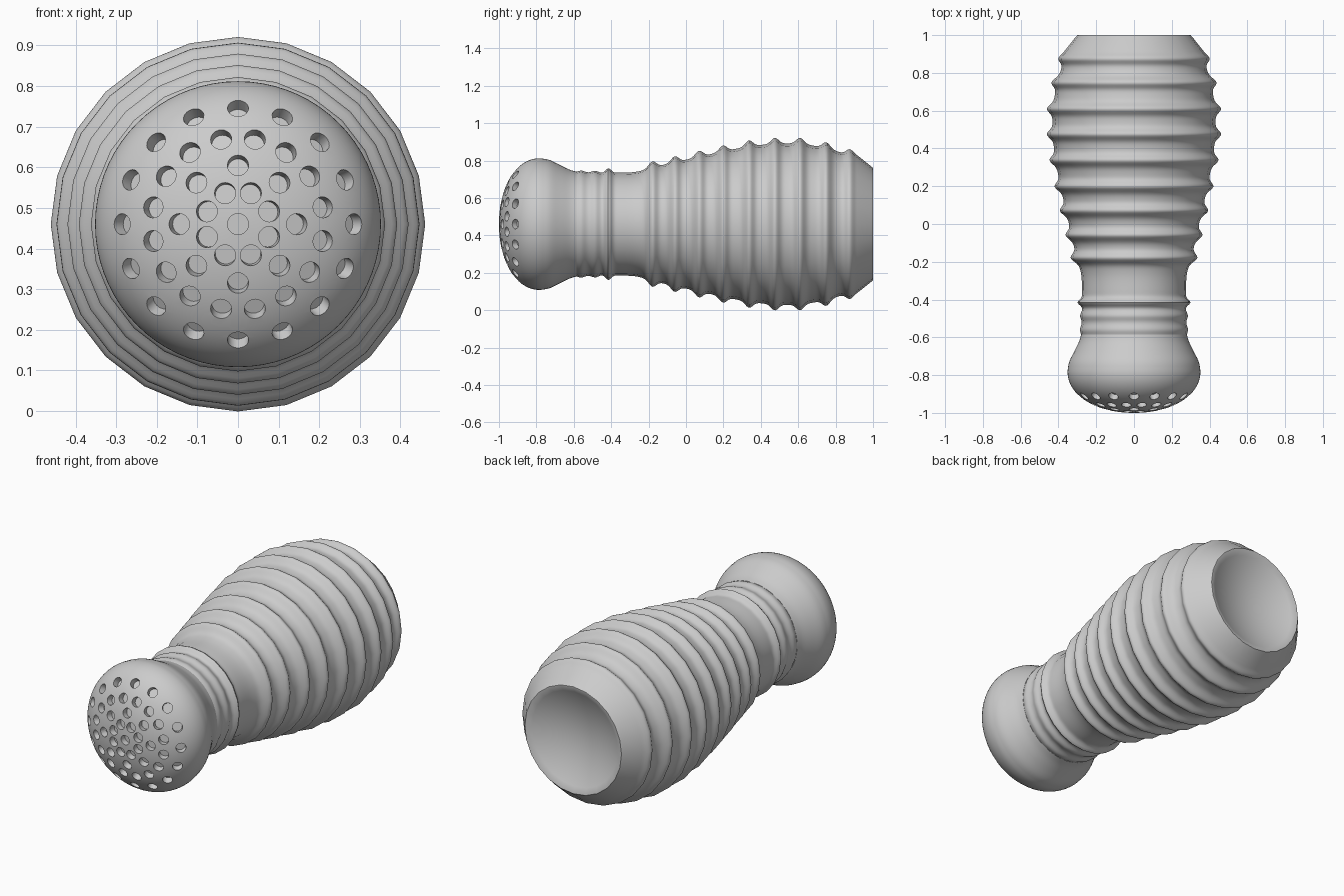
import bpy, bmesh, math
from mathutils import Vector

if "Cube" in bpy.data.objects:
    bpy.data.objects.remove(bpy.data.objects["Cube"])

CZ = 0.46  # height of the long axis


def spline(pts, y):
    """Smooth (Catmull-Rom style) radius at position y."""
    i = max(j for j in range(len(pts) - 1) if j == 0 or pts[j][0] <= y)

    def slope(k):
        a, b = pts[max(k - 1, 0)], pts[min(k + 1, len(pts) - 1)]
        return (b[1] - a[1]) / (b[0] - a[0])
    (y0, r0), (y1, r1) = pts[i], pts[i + 1]
    h = y1 - y0
    t = (y - y0) / h
    return ((2*t**3 - 3*t*t + 1) * r0 + (t**3 - 2*t*t + t) * h * slope(i)
            + (3*t*t - 2*t**3) * r1 + (t**3 - t*t) * h * slope(i + 1))


def lathe(name, profile, sides):
    """Closed solid of revolution around the y axis; profile ends are poles."""
    bm = bmesh.new()
    rings = []
    for y, r in profile:
        n = 1 if r < 1e-5 else sides
        rings.append([bm.verts.new((r * math.sin(math.tau * k / sides), y,
                                    CZ + r * math.cos(math.tau * k / sides)))
                      for k in range(n)])
    for a, b in zip(rings, rings[1:]):
        for k in range(sides):
            j = (k + 1) % sides
            quad = [a[k % len(a)], a[j % len(a)], b[j % len(b)], b[k % len(b)]]
            bm.faces.new(list(dict.fromkeys(quad)))
    bmesh.ops.recalc_face_normals(bm, faces=bm.faces)
    return to_object(name, bm)


def to_object(name, bm):
    me = bpy.data.meshes.new(name)
    bm.to_mesh(me)
    bm.free()
    ob = bpy.data.objects.new(name, me)
    bpy.context.collection.objects.link(ob)
    return ob


def activate(ob):
    bpy.ops.object.select_all(action='DESELECT')
    ob.select_set(True)
    bpy.context.view_layer.objects.active = ob


# Ribbed body: smooth envelope plus rounded ribs
envelope = [(-0.60, 0.277), (-0.52, 0.275), (-0.45, 0.272), (-0.37, 0.275),
            (-0.28, 0.278), (-0.22, 0.29), (-0.18, 0.303), (-0.06, 0.33),
            (0.07, 0.36), (0.198, 0.388), (0.337, 0.415), (0.475, 0.429),
            (0.61, 0.429), (0.75, 0.405), (0.877, 0.368), (0.91, 0.364)]
ribs = [(y, 0.032, 0.02) for y in
        (-0.18, -0.06, 0.07, 0.198, 0.337, 0.475, 0.61, 0.75, 0.877)]
ribs += [(-0.415, 0.026, 0.014), (-0.485, 0.012, 0.017), (-0.56, 0.010, 0.017)]


def body_radius(y):
    return spline(envelope, y) + sum(
        h * math.exp(-((y - c) / w) ** 2 / 2) for c, h, w in ribs)


N = 190
body_profile = [(-0.60, 0)]
body_profile += [(y, body_radius(y)) for y in
                 (-0.60 + 1.515 * i / N for i in range(N + 1))]
# tapered end and shallow concave base
body_profile += [(0.985, 0.313), (1.0, 0.300)]
body_profile += [(1.0 - 0.08 * (1 - (r / 0.295) ** 2), r)
                 for r in (0.295 * (1 - i / 10) for i in range(11))]
body = lathe("ribbed_body", body_profile, 24)

# Rounded shaker head: half-superellipse nose, then blend to the neck
nose = [(-0.78 - 0.22 * math.cos(a) ** 0.95, 0.352 * math.sin(a) ** 0.97)
        for a in (math.pi / 2 * i / 24 for i in range(24))]
nose[0] = (-1.0, 0)
cheek = [(-0.78, 0.352), (-0.73, 0.343), (-0.67, 0.314), (-0.62, 0.290), (-0.585, 0.280)]
head_profile = nose + [(-0.78 + 0.195 * i / 14, 0) for i in range(15)]
head_profile = nose + [(y, spline(cheek, y)) for y in
                       (-0.78 + 0.195 * i / 14 for i in range(15))] + [(-0.585, 0)]
head = lathe("shaker_head", head_profile, 72)

# Pour holes: shallow cylinders along the surface normal, in rings
bm = bmesh.new()
DEPTH, HOLE_R = 0.035, 0.026
for radius, count, offset in ((0, 1, 0), (0.083, 8, 0.5), (0.145, 8, 0),
                              (0.213, 16, 0.5), (0.286, 16, 0)):
    k = next(i for i in range(len(nose) - 1) if nose[i + 1][1] >= radius)
    (ya, ra), (yb, rb) = nose[k], nose[k + 1]
    y = ya + (yb - ya) * (radius - ra) / (rb - ra)
    tilt = Vector((yb - ya, -(rb - ra))).normalized() if radius else Vector((0, -1))
    for i in range(count):
        a = math.tau * (i + offset) / count
        out = Vector((math.sin(a), 0, math.cos(a)))
        normal = out * tilt.x + Vector((0, tilt.y, 0))
        centre = out * radius + Vector((0, y, CZ))
        m = normal.to_track_quat('Z', 'Y').to_matrix().to_4x4()
        m.translation = centre
        bmesh.ops.create_cone(bm, cap_ends=True, segments=20, radius1=HOLE_R,
                              radius2=HOLE_R, depth=2 * DEPTH, matrix=m)
cutter = to_object("hole_cutter", bm)
cutter.hide_render = True

mod = head.modifiers.new("holes", 'BOOLEAN')
mod.operation = 'DIFFERENCE'
mod.solver = 'EXACT'
mod.object = cutter
activate(head)
bpy.ops.object.modifier_apply(modifier=mod.name)
bpy.data.objects.remove(cutter)

# Smooth shading with sharp rims kept
for ob in (body, head):
    activate(ob)
    bpy.ops.object.shade_smooth_by_angle(angle=math.radians(35))
